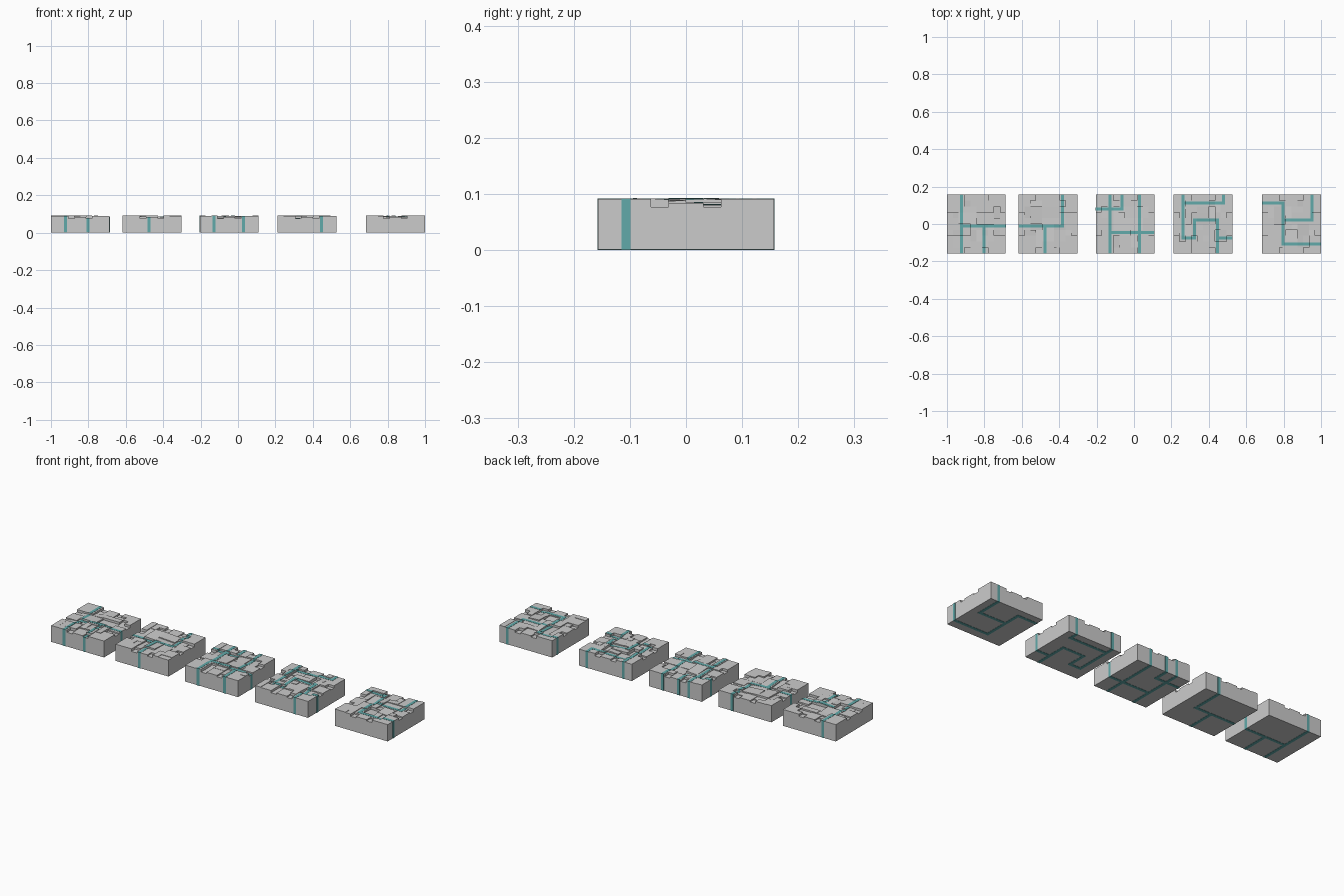
import bpy, bmesh, random

if "Cube" in bpy.data.objects:
    bpy.data.objects.remove(bpy.data.objects["Cube"])

random.seed(7)
N, SIZE = 10, 0.314
H, C = SIZE / 2, SIZE / 10
STRIP, BASE = 0.008, 0.070

teal = bpy.data.materials.new("teal_inlay")
teal.diffuse_color = (0.12, 0.40, 0.40, 1)
teal.use_nodes = True
teal.node_tree.nodes["Principled BSDF"].inputs["Base Color"].default_value = teal.diffuse_color


def column(bm, x0, x1, y0, y1, z0, top, bottom=True):
    """Box whose top follows the function top(x, y)."""
    pts = [(x0, y0), (x1, y0), (x1, y1), (x0, y1)]
    lo = [bm.verts.new((x, y, z0)) for x, y in pts]
    hi = [bm.verts.new((x, y, top(x, y))) for x, y in pts]
    bm.faces.new(hi)
    if bottom:
        bm.faces.new(lo[::-1])
    for i in range(4):
        j = (i + 1) % 4
        bm.faces.new((lo[i], lo[j], hi[j], hi[i]))


def finish(bm, name, x, mat=None):
    me = bpy.data.meshes.new(name)
    bm.to_mesh(me)
    bm.free()
    ob = bpy.data.objects.new(name, me)
    ob.location.x = x
    bpy.context.collection.objects.link(ob)
    if mat:
        me.materials.append(mat)


def plane(cx, cy, z, sx, sy):
    return lambda x, y: min(0.092, max(0.073, z + sx * (x - cx) + sy * (y - cy)))


def make_blocks():
    """Pack the grid with stones; every edge shares one notched profile."""
    owner, blocks = {}, []

    def add(i, j, w, d, z, tilt):
        s = [random.choice((-1, 0, 0, 1)) * tilt for _ in range(2)]
        f = plane((i + w / 2) * C - H, (j + d / 2) * C - H, z, *s)
        blocks.append((i, j, w, d, f))
        for a in range(i, i + w):
            for b in range(j, j + d):
                owner[a, b] = f

    for e, m in ((0, 0), (9, 8)):
        for k in (3, 6):
            add(k, e, 1, 1, 0.077, 0)
            add(e, k, 1, 1, 0.077, 0)
        add(4, m, 2, 2, 0.084, 0)
        add(m, 4, 2, 2, 0.084, 0)
    for j in range(N):
        for i in range(N):
            if (i, j) in owner:
                continue
            w, d = random.choice(((1, 2), (2, 1), (2, 2), (3, 2), (2, 3), (3, 1)))
            while w > 1 and any((i + a, j) in owner or i + a >= N for a in range(w)):
                w -= 1
            while d > 1 and any((i + a, j + b) in owner or j + b >= N
                                for a in range(w) for b in range(d)):
                d -= 1
            edge = i == 0 or j == 0 or i + w == N or j + d == N
            z = random.choice((0.089, 0.091) if edge else (0.077, 0.081, 0.085, 0.089, 0.091))
            add(i, j, w, d, z, 0 if edge else 0.06)
    return owner, blocks


def cell(v):
    return min(N - 1, max(0, int((v + H) / C)))


def inlay(bm, owner, p, q):
    """Full-depth strip from p to q, stepping with the stones."""
    ax = 0 if abs(q[0] - p[0]) > abs(q[1] - p[1]) else 1
    a, b = sorted((p[ax], q[ax]))
    c = p[1 - ax]
    a = a - 0.0008 if a <= -H else a - STRIP
    b = b + 0.0008 if b >= H else b + STRIP
    cuts = [a] + [k * C - H for k in range(1, N) if a < k * C - H < b] + [b]
    for s, t in zip(cuts, cuts[1:]):
        mid = (s + t) / 2
        fs = []
        for side in (c - STRIP, c + STRIP):
            x, y = (mid, side) if ax == 0 else (side, mid)
            fs.append((owner[cell(x), cell(y)], x, y))
        f = max(fs, key=lambda g: g[0](g[1], g[2]))[0]
        r = (s, t, c - STRIP, c + STRIP) if ax == 0 else (c - STRIP, c + STRIP, s, t)
        column(bm, *r, 0, lambda x, y: f(x, y) + 0.001)


# Tile centres and inlay paths in tile space
tiles = [
    (-0.843, [[(-.08, -H), (-.08, H)], [(-.08, -.01), (H, -.01)], [(.04, -H), (.04, -.01)]]),
    (-0.46, [[(-H, -.01), (.077, -.01), (.077, H)], [(-.016, -H), (-.016, -.01)]]),
    (-0.047, [[(-.08, -H), (-.08, H)], [(-H, .081), (-.018, .081), (-.018, H)],
              [(-.08, -.045), (H, -.045)], [(.077, -H), (.077, H)]]),
    (0.369, [[(-.107, H), (-.107, -.076), (-.045, -.076), (-.045, .022), (.078, .022), (.078, -H)],
             [(-.107, .113), (.11, .113), (.11, H)], [(.078, -.076), (H, -.076)]]),
    (0.842, [[(-H, .113), (-.045, .113), (-.045, -.107), (H, -.107)],
             [(-.045, .022), (.11, .022), (.11, H)]]),
]

for n, (x, paths) in enumerate(tiles, 1):
    owner, blocks = make_blocks()
    # Stone body with raised paving blocks
    bm = bmesh.new()
    column(bm, -H, H, -H, H, 0.001, lambda x, y: BASE)
    for i, j, w, d, f in blocks:
        column(bm, i * C - H, (i + w) * C - H, j * C - H, (j + d) * C - H, BASE, f, False)
    finish(bm, f"stone_tile_{n}", x)
    # Teal inlay channels
    bm = bmesh.new()
    for path in paths:
        for p, q in zip(path, path[1:]):
            inlay(bm, owner, p, q)
    finish(bm, f"inlay_{n}", x, teal)
